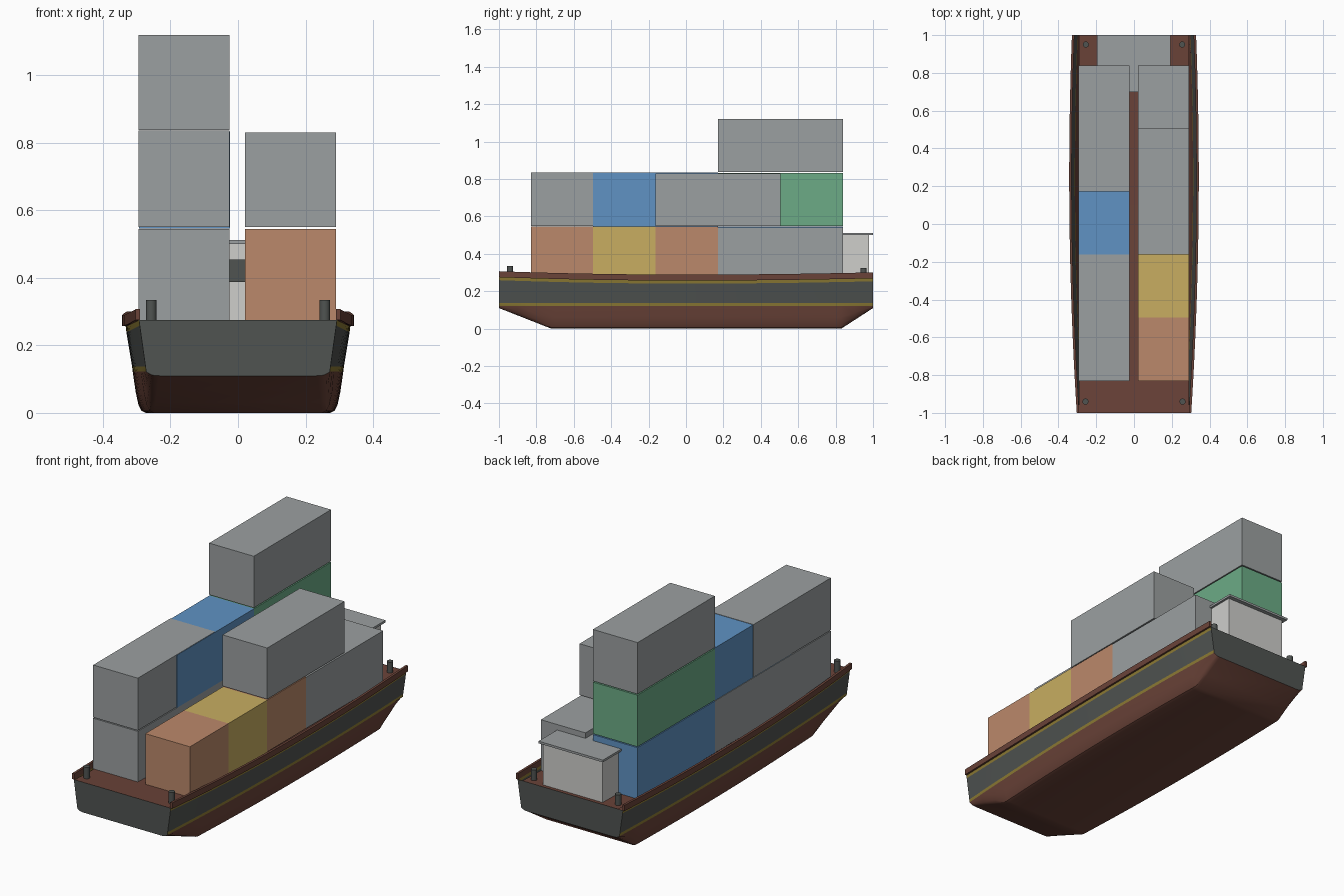
import bpy, bmesh, math

cube = bpy.data.objects.get("Cube")
if cube:
    bpy.data.objects.remove(cube, do_unlink=True)


def material(name, r, g, b):
    m = bpy.data.materials.new(name)
    m.use_nodes = True
    m.diffuse_color = (r, g, b, 1)
    bsdf = m.node_tree.nodes["Principled BSDF"]
    bsdf.inputs["Base Color"].default_value = (r, g, b, 1)
    bsdf.inputs["Roughness"].default_value = 0.7
    return m


GREY = material("container_grey", 0.33, 0.35, 0.355)
ORANGE = material("container_orange", 0.5, 0.25, 0.145)
YELLOW = material("container_yellow", 0.58, 0.42, 0.12)
BLUE = material("container_blue", 0.115, 0.29, 0.55)
GREEN = material("container_green", 0.15, 0.41, 0.24)
HULL = material("hull_dark_grey", 0.08, 0.088, 0.083)
STRIPE = material("stripe_ochre", 0.27, 0.2, 0.035)
BROWN = material("hull_red_brown", 0.145, 0.056, 0.04)
WHITE = material("cabin_white", 0.62, 0.62, 0.6)


def finish(name, bm, mats, smooth=False):
    bmesh.ops.recalc_face_normals(bm, faces=bm.faces)
    me = bpy.data.meshes.new(name)
    bm.to_mesh(me)
    bm.free()
    for m in mats:
        me.materials.append(m)
    ob = bpy.data.objects.new(name, me)
    bpy.context.collection.objects.link(ob)
    if smooth:
        bpy.ops.object.select_all(action="DESELECT")
        ob.select_set(True)
        bpy.context.view_layer.objects.active = ob
        bpy.ops.object.shade_smooth_by_angle(angle=math.radians(35))
    return ob


def box(name, mat, x0, x1, y0, y1, z0, z1):
    bm = bmesh.new()
    bmesh.ops.create_cube(bm, size=1)
    for v in bm.verts:
        v.co.x = x1 if v.co.x > 0 else x0
        v.co.y = y1 if v.co.y > 0 else y0
        v.co.z = z1 if v.co.z > 0 else z0
    return finish(name, bm, [mat])


def loft(bm, sections, closed=False, mat_rule=None):
    """Skin a list of point rows; returns the vertex rows."""
    rows = [[bm.verts.new(p) for p in s] for s in sections]
    n = len(rows[0])
    for a, b in zip(rows, rows[1:]):
        for i in range(n if closed else n - 1):
            j = (i + 1) % n
            f = bm.faces.new((a[i], a[j], b[j], b[i]))
            if mat_rule:
                f.material_index = mat_rule(i)
    return rows


# Hull lines: half breadth, sheer and keel height along the length
def breadth(y):
    return 0.333 - 0.0256 * (y - 0.25) ** 2


def sheer(y):
    return 0.257 + (0.018 if y < 0 else 0.012) * y * y


def keel(y):
    return 0.11 * max(0, (-0.72 - y) / 0.28, (y - 0.83) / 0.17)


stations = sorted([-1 + 0.1 * i for i in range(21)] + [-0.72, 0.83])
BILGE = [(0.021, 0), (0.03, 0.5), (0.038, 0.8), (0.047, 0.95), (0.06, 1)]


def hull_section(y):
    w, s, k = breadth(y), sheer(y), keel(y)
    half = [(w, s), (w - 0.002, s - 0.016), (w - 0.019, 0.138)]
    half += [(w - d, 0.122 + (k - 0.122) * t) for d, t in BILGE]
    pts = half + [(-x, z) for x, z in reversed(half)]
    return [(x, y, z) for x, z in pts]


# Hull shell with ochre stripes, and flat transoms at both ends
def hull_colour(i):
    i = min(i, 14 - i)
    return 1 if i in (0, 2) else 0 if i == 1 else 2


bm = bmesh.new()
rows = loft(bm, [hull_section(y) for y in stations], mat_rule=hull_colour)
for end in (rows[0], rows[-1]):
    bm.faces.new(end).material_index = 0
finish("hull", bm, [HULL, STRIPE, BROWN], smooth=True)

# Deck
bm = bmesh.new()
loft(bm, [[(s * min(0.29, breadth(y)), y, sheer(y) - 0.001) for s in (-1, 1)]
          for y in stations])
finish("deck", bm, [BROWN])

# Bulwark rails
for side, name in ((1, "left_rail"), (-1, "right_rail")):
    bm = bmesh.new()
    ring = [(-0.003, 0), (0.01, 0), (0.01, 0.032), (-0.003, 0.032)]
    rows = loft(bm, [[(side * (breadth(y) + dx), y, sheer(y) + dz)
                      for dx, dz in ring] for y in stations], closed=True)
    bm.faces.new(rows[0])
    bm.faces.new(rows[-1])
    finish(name, bm, [BROWN], smooth=True)

# Mooring bollards
for end, y, x, top in (("front", -0.94, 0.257, 0.335), ("back", 0.95, 0.255, 0.325)):
    for side, sx in (("left", 1), ("right", -1)):
        bm = bmesh.new()
        bmesh.ops.create_cone(bm, cap_ends=True, segments=16, radius1=0.016,
                              radius2=0.016, depth=top - 0.26)
        bmesh.ops.translate(bm, verts=bm.verts, vec=(sx * x, y, (top + 0.26) / 2))
        finish(f"{end}_{side}_bollard", bm, [HULL], smooth=True)

# Cabin with roof and front window band
box("cabin", WHITE, -0.18, 0.18, 0.725, 0.978, 0.26, 0.5)
box("cabin_roof", GREY, -0.197, 0.192, 0.7, 1.0, 0.5, 0.512)
box("cabin_window", HULL, -0.15, 0.15, 0.719, 0.726, 0.387, 0.454)

# Containers: bay lines along the deck, in units of one short container
BAY = [-0.83 + 0.334 * i for i in range(6)]
LEFT, RIGHT = (0.02, 0.29), (-0.295, -0.025)


def container(name, mat, column, bay, length, z0, z1, shift=0):
    x0, x1 = column
    box(name, mat, x0 + shift, x1 + shift, BAY[bay], BAY[bay + length], z0, z1)


container("left_low_container_1", ORANGE, LEFT, 0, 1, 0.262, 0.545)
container("left_low_container_2", YELLOW, LEFT, 1, 1, 0.262, 0.545)
container("left_low_container_3", ORANGE, LEFT, 2, 1, 0.262, 0.545)
container("left_low_container_4", GREY, LEFT, 3, 2, 0.262, 0.542)
container("left_high_container", GREY, LEFT, 2, 2, 0.55, 0.83)

container("right_low_container_1", GREY, RIGHT, 0, 3, 0.262, 0.545)
container("right_low_container_2", BLUE, RIGHT, 3, 2, 0.262, 0.545)
container("right_mid_container_1", GREY, RIGHT, 0, 2, 0.55, 0.836)
container("right_mid_container_2", BLUE, RIGHT, 1, 2, 0.546, 0.834, shift=0.002)
container("right_mid_container_3", GREEN, RIGHT, 3, 2, 0.55, 0.832)
container("right_top_container", GREY, RIGHT, 3, 2, 0.838, 1.12)
